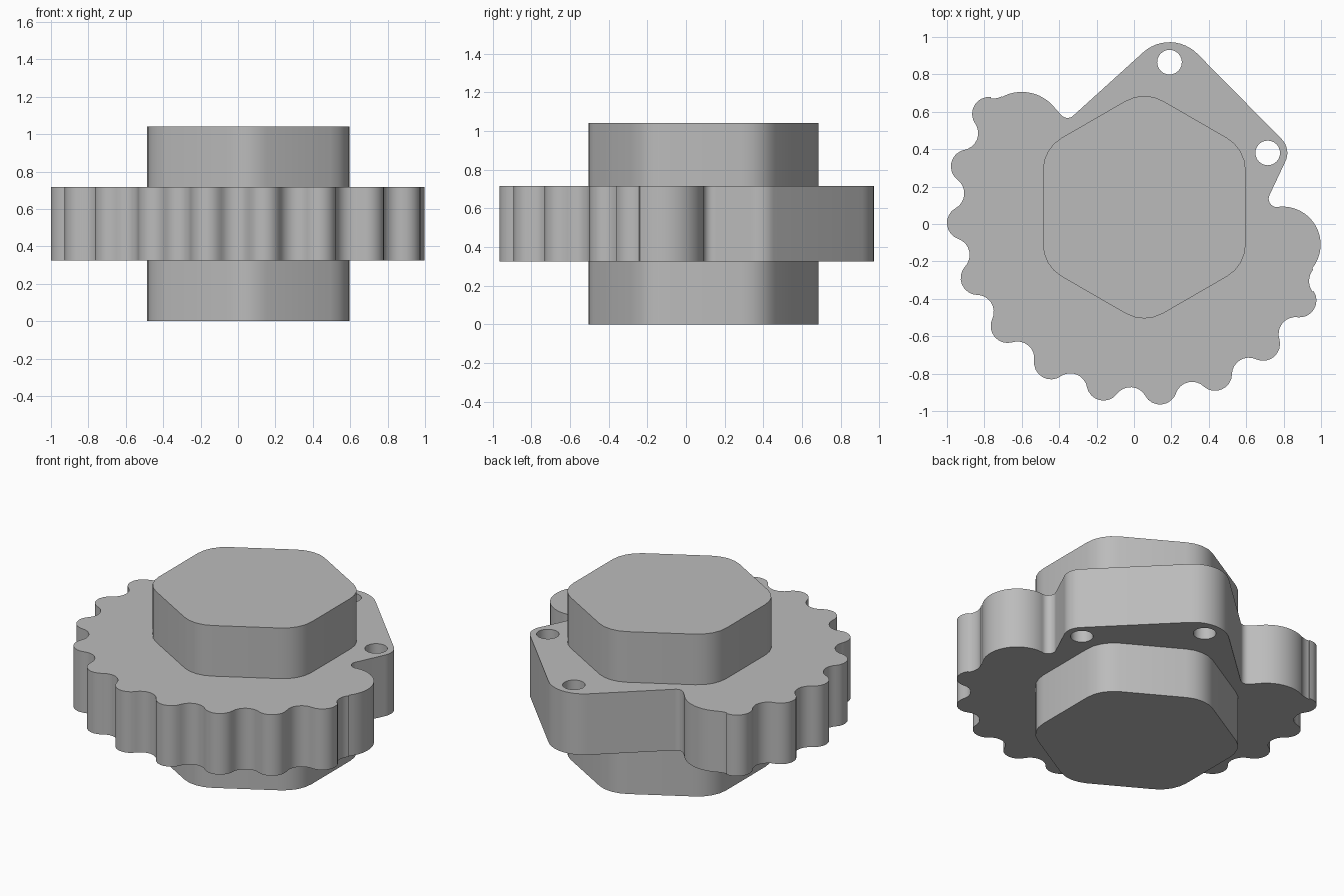
import bpy, bmesh
from math import sin, cos, radians

cube = bpy.data.objects.get("Cube")
if cube:
    bpy.data.objects.remove(cube, do_unlink=True)

CX, CY = 0.055, 0.09        # shared axis of the hub and the scalloped rim
HEIGHT = 1.042

grey = bpy.data.materials.new("plain_grey")
grey.use_nodes = True
colour = (0.5, 0.5, 0.5, 1)
grey.diffuse_color = colour
grey.node_tree.nodes["Principled BSDF"].inputs["Base Color"].default_value = colour


def polar(radius, angle):
    a = radians(angle)
    return CX + radius * cos(a), CY + radius * sin(a)


def arc(x, y, r, start, end, steps=8):
    """Points on an arc, in degrees; a falling angle gives a concave arc."""
    angles = [radians(start + (end - start) * i / steps) for i in range(steps + 1)]
    return [(x + r * cos(a), y + r * sin(a)) for a in angles]


def prism(name, loops, bottom, top):
    """Extrude closed outlines (the later ones being holes) between two heights."""
    curve = bpy.data.curves.new(name + "_outline", "CURVE")
    curve.dimensions = "2D"
    curve.fill_mode = "BOTH"
    curve.extrude = (top - bottom) / 2
    for loop in loops:
        spline = curve.splines.new("POLY")
        spline.points.add(len(loop) - 1)
        for point, (x, y) in zip(spline.points, loop):
            point.co = (x, y, 0, 1)
        spline.use_cyclic_u = True
    helper = bpy.data.objects.new(name + "_helper", curve)
    bpy.context.collection.objects.link(helper)
    bpy.context.view_layer.update()
    graph = bpy.context.evaluated_depsgraph_get()
    mesh = bpy.data.meshes.new_from_object(helper.evaluated_get(graph))
    bpy.data.objects.remove(helper, do_unlink=True)
    bpy.data.curves.remove(curve)

    # Weld caps to walls and lift into place
    bm = bmesh.new()
    bm.from_mesh(mesh)
    bmesh.ops.remove_doubles(bm, verts=bm.verts, dist=0.0005)
    bmesh.ops.translate(bm, verts=bm.verts, vec=(0, 0, (top + bottom) / 2))
    bmesh.ops.recalc_face_normals(bm, faces=bm.faces)
    bm.to_mesh(mesh)
    bm.free()
    mesh.materials.clear()
    mesh.materials.append(grey)
    mesh.name = name
    obj = bpy.data.objects.new(name, mesh)
    bpy.context.collection.objects.link(obj)
    bpy.ops.object.select_all(action="DESELECT")
    obj.select_set(True)
    bpy.context.view_layer.objects.active = obj
    bpy.ops.object.shade_smooth_by_angle(angle=radians(35))
    return obj


# Hexagonal hub with rounded corners
hub = []
for k in range(6):
    a = 30 + 60 * k
    x, y = polar(0.395, a)
    hub += arc(x, y, 0.2, a - 30, a + 30, 4)
prism("hexagonal_hub", [hub], 0, HEIGHT)

# Scalloped rim: eleven round teeth with round valleys between them
TOOTH, VALLEY, ROUND, PITCH, SWEEP = 0.968, 1.056, 0.091, 18, 66
outline = arc(*polar(VALLEY, 140), 0.098, 298, 263)
for k in range(11):
    a = 149 + PITCH * k
    outline += arc(*polar(TOOTH, a), ROUND, a - SWEEP, a + SWEEP)
    if k < 10:
        outline += arc(*polar(VALLEY, a + PITCH / 2), ROUND,
                       a + SWEEP + 180, a + PITCH - SWEEP + 180)
outline += arc(*polar(VALLEY, 338), 0.098, 215, 141)

# Right lobe, mounting ear with two rounded corners, left lobe
outline += arc(0.795, -0.11, 0.203, -39, 95, 16)
outline += arc(0.765, 0.135, 0.045, 270, 152)
outline += arc(0.715, 0.38, 0.105, -28, 45)
outline += arc(0.19, 0.762, 0.21, 45, 132, 12)
outline += arc(-0.355, 0.61, 0.043, 312, 218)
outline += arc(-0.6, 0.48, 0.226, 36, 118, 14)

# Bolt holes through the ear
holes = [arc(x, y, 0.066, 0, 345, 23) for x, y in ((0.19, 0.865), (0.715, 0.38))]
prism("scalloped_plate", [outline] + holes, 0.325, 0.717)
